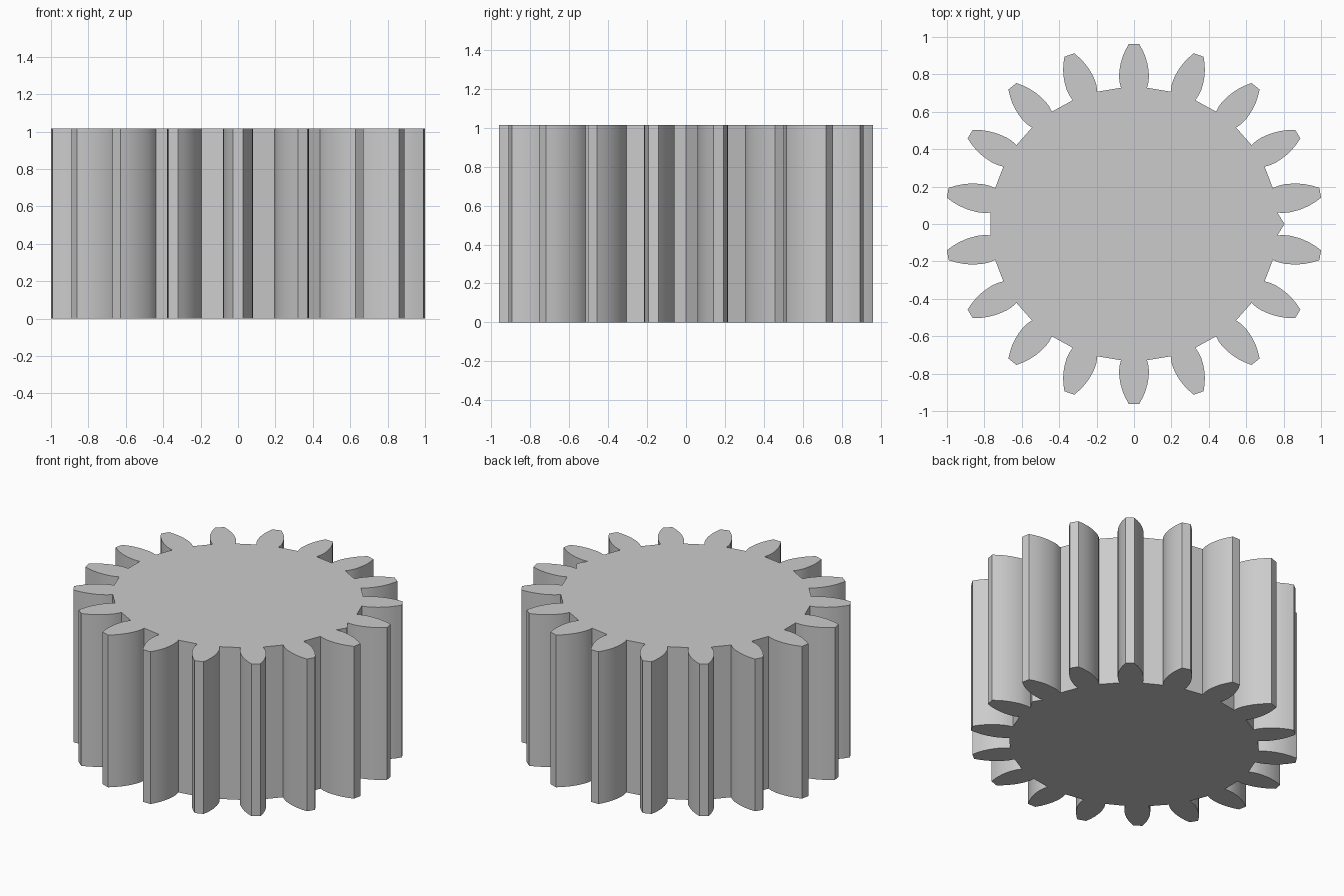
import bpy
import bmesh
from math import radians
from mathutils import Matrix, Vector

cube = bpy.data.objects.get("Cube")
if cube:
    bpy.data.objects.remove(cube, do_unlink=True)

TEETH = 18
HEIGHT = 1.015
SQUASH_Y = 0.951   # the gear is slightly oval

grey = bpy.data.materials.new("plain grey")
grey.use_nodes = True
colour = (0.6, 0.6, 0.6, 1)
grey.diffuse_color = colour
grey.node_tree.nodes["Principled BSDF"].inputs["Base Color"].default_value = colour

# One flank of a tooth: radius from the centre, half width
flank = [(0.766, 0.07), (0.80, 0.078), (0.835, 0.08), (0.87, 0.077),
         (0.905, 0.071), (0.94, 0.061), (0.975, 0.047), (1.011, 0.028)]
tooth = [Vector((r, -w)) for r, w in flank] + [Vector((r, w)) for r, w in reversed(flank)]

# Gear outline, starting with the small ridge in the first gap
outline = [Vector((0.805, 0))]
for i in range(TEETH):
    turn = Matrix.Rotation(radians((i + 0.5) * 360 / TEETH), 2)
    outline += [turn @ p for p in tooth]

# Extrude the outline into a solid gear
bm = bmesh.new()
base = bm.faces.new([bm.verts.new((p.x, p.y * SQUASH_Y, 0)) for p in outline])
extruded = bmesh.ops.extrude_face_region(bm, geom=[base], use_keep_orig=True)
top_verts = [g for g in extruded["geom"] if isinstance(g, bmesh.types.BMVert)]
bmesh.ops.translate(bm, verts=top_verts, vec=(0, 0, HEIGHT))
bmesh.ops.recalc_face_normals(bm, faces=bm.faces)

mesh = bpy.data.meshes.new("gear")
bm.to_mesh(mesh)
bm.free()
mesh.materials.append(grey)
gear = bpy.data.objects.new("gear", mesh)
bpy.context.collection.objects.link(gear)

# Smooth flanks, crisp rims and corners
bpy.ops.object.select_all(action="DESELECT")
gear.select_set(True)
bpy.context.view_layer.objects.active = gear
bpy.ops.object.shade_smooth_by_angle(angle=radians(25))
